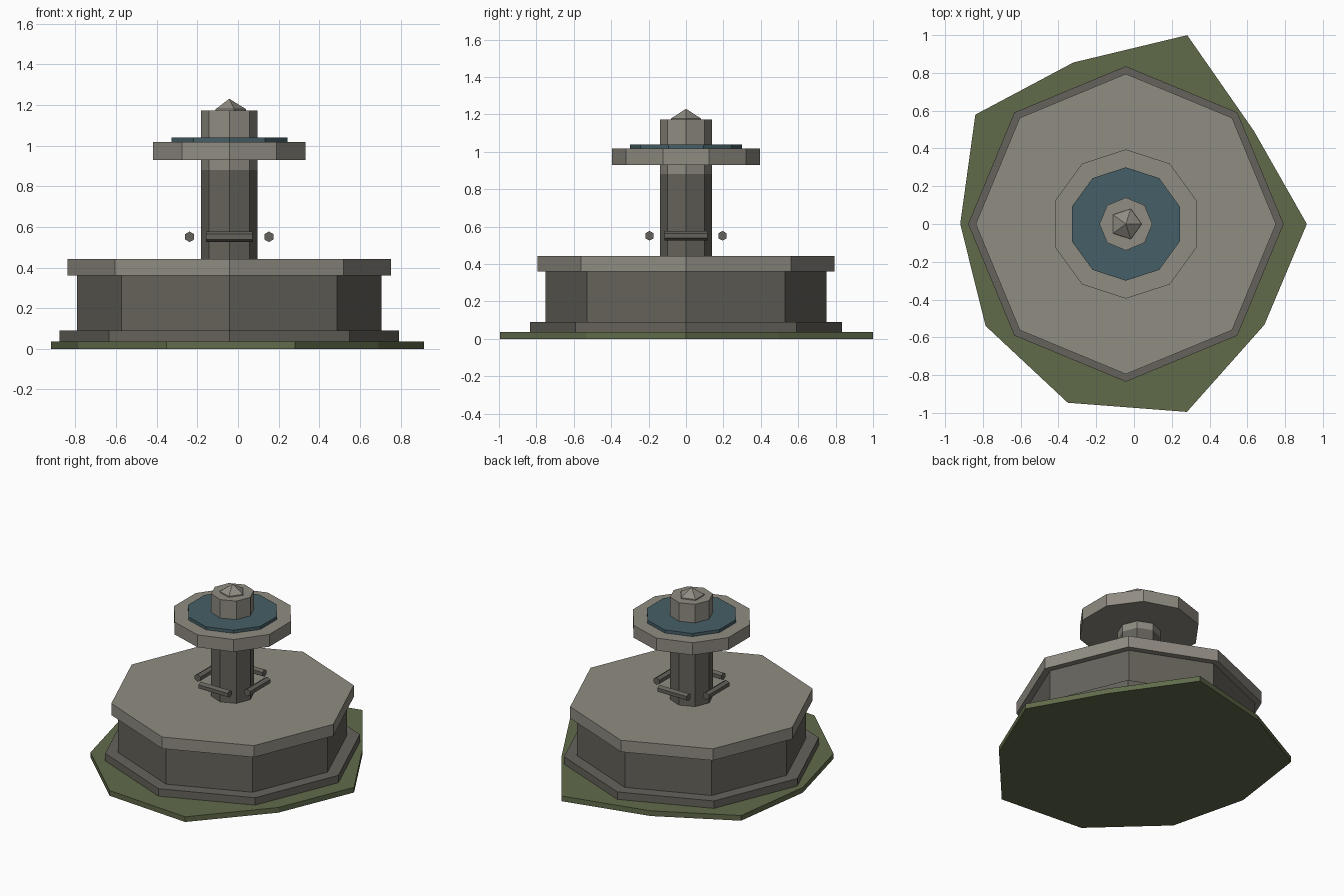
import bpy, bmesh
from math import cos, sin, pi, radians
from mathutils import Matrix

if "Cube" in bpy.data.objects:
    bpy.data.objects.remove(bpy.data.objects["Cube"], do_unlink=True)

CX = -0.043  # fountain axis, offset from the middle of the ground slab


def material(name, rgb):
    m = bpy.data.materials.new(name)
    m.use_nodes = True
    m.diffuse_color = (*rgb, 1)
    m.node_tree.nodes["Principled BSDF"].inputs["Base Color"].default_value = (*rgb, 1)
    return m


light_stone = material("light_stone", (0.28, 0.262, 0.225))
dark_stone = material("dark_stone", (0.132, 0.124, 0.106))
moss = material("moss_green", (0.117, 0.145, 0.068))
water_blue = material("water_blue", (0.059, 0.115, 0.135))


def finish(name, bm, mat):
    bmesh.ops.recalc_face_normals(bm, faces=bm.faces)
    mesh = bpy.data.meshes.new(name)
    bm.to_mesh(mesh)
    bm.free()
    mesh.materials.append(mat)
    obj = bpy.data.objects.new(name, mesh)
    bpy.context.collection.objects.link(obj)
    return obj


def prism(name, radii, z0, z1, mat, turn=0.0):
    """Upright prism with one corner per radius, evenly spaced in angle."""
    bm = bmesh.new()
    n = len(radii)
    ring = []
    for i, r in enumerate(radii):
        a = 2 * pi * i / n + radians(turn)
        ring.append(bm.verts.new((CX + r * cos(a), r * sin(a), z0)))
    base = bm.faces.new(ring)
    top = bmesh.ops.extrude_face_region(bm, geom=[base])["geom"]
    verts = [v for v in top if isinstance(v, bmesh.types.BMVert)]
    bmesh.ops.translate(bm, verts=verts, vec=(0, 0, z1 - z0))
    if not base.is_valid or len(bm.faces) < n + 2:
        bm.faces.new(ring)
    return finish(name, bm, mat)


# Uneven mossy ground slab
prism("ground_slab", [0.958, 0.838, 1.051, 0.899, 0.985, 0.877,
                      0.918, 0.995, 1.046, 0.907], 0, 0.037, moss)

# Octagonal lower basin
prism("plinth", [0.835] * 8, 0.004, 0.09, dark_stone)
prism("basin_wall", [0.75] * 8, 0.09, 0.36, dark_stone)
prism("basin_cap", [0.795] * 8, 0.36, 0.443, light_stone)

# Central column with the upper bowl
prism("lower_column", [0.14] * 8, 0.443, 0.88, dark_stone)
prism("upper_column", [0.14] * 8, 0.88, 1.172, light_stone)
prism("upper_bowl", [0.395] * 10, 0.93, 1.018, light_stone, 18)
prism("bowl_water", [0.30] * 10, 1.018, 1.04, water_blue, 18)

# Faceted finial sunk into the column top
bm = bmesh.new()
bmesh.ops.create_icosphere(bm, subdivisions=1, radius=0.093,
                           matrix=Matrix.Translation((CX, 0, 1.137)))
finish("finial", bm, light_stone)

# Four hexagonal bars around the column
for i, side in enumerate(("left", "back", "right", "front")):
    bm = bmesh.new()
    place = (Matrix.Translation((CX, 0, 0.551)) @ Matrix.Rotation(i * pi / 2, 4, "Z")
             @ Matrix.Translation((0.195, 0, 0)) @ Matrix.Rotation(pi / 2, 4, "X"))
    bmesh.ops.create_cone(bm, cap_ends=True, segments=6, radius1=0.026,
                          radius2=0.026, depth=0.23, matrix=place)
    finish(side + "_bar", bm, dark_stone)
